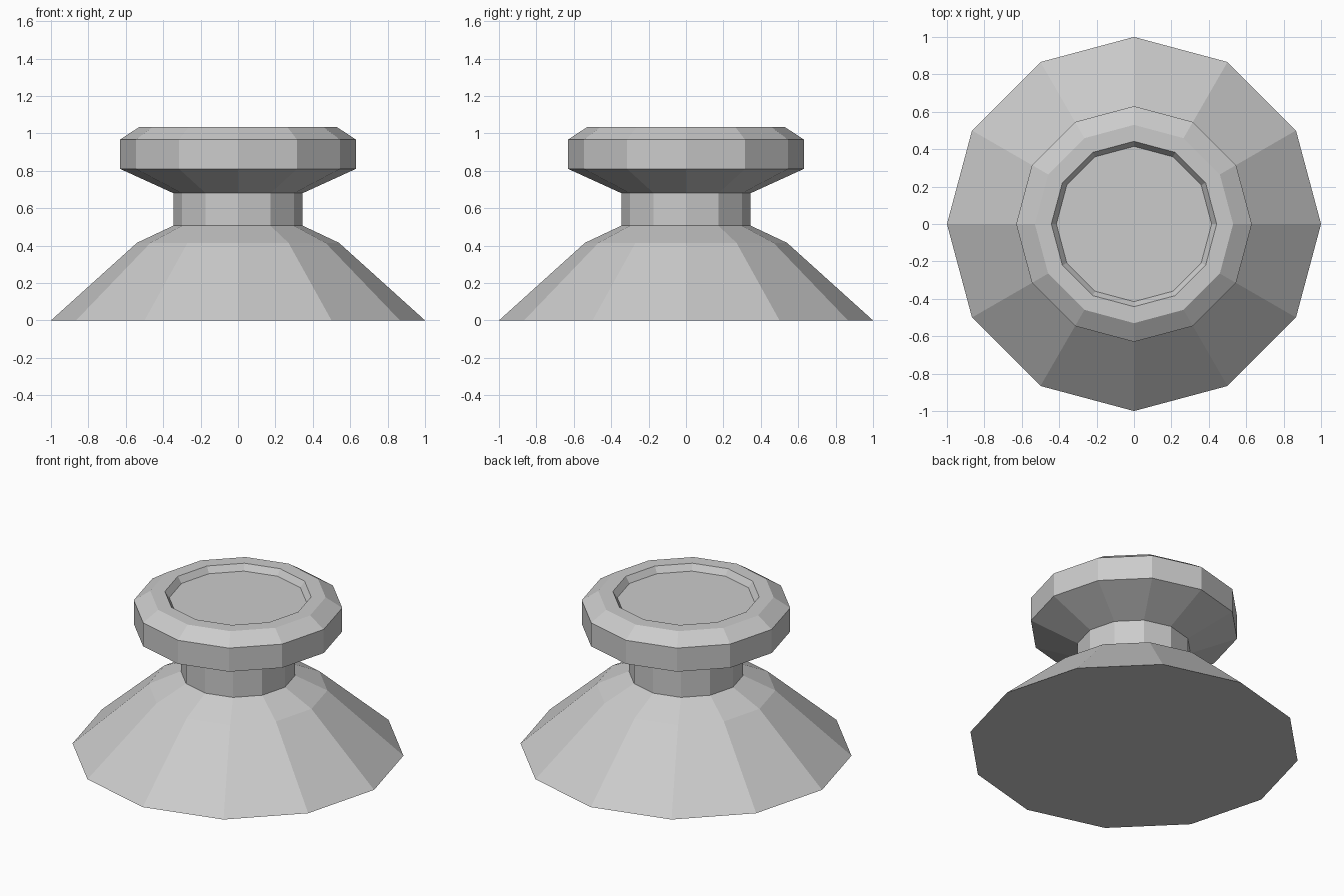
import bpy, bmesh
from math import cos, sin, tau

if "Cube" in bpy.data.objects:
    bpy.data.objects.remove(bpy.data.objects["Cube"])

SIDES = 12


def lathe(name, profile):
    """Revolve (radius, height) points into a closed, flat-shaded solid."""
    bm = bmesh.new()
    rings = [[bm.verts.new((r * cos(tau * i / SIDES), r * sin(tau * i / SIDES), z))
              for i in range(SIDES)] for r, z in profile]
    for low, high in zip(rings, rings[1:]):
        for i in range(SIDES):
            j = (i + 1) % SIDES
            bm.faces.new((low[i], low[j], high[j], high[i]))
    bm.faces.new(rings[0][::-1])
    bm.faces.new(rings[-1])
    mesh = bpy.data.meshes.new(name)
    bm.to_mesh(mesh)
    bm.free()
    obj = bpy.data.objects.new(name, mesh)
    bpy.context.collection.objects.link(obj)
    return obj


lathe("round_knob", [
    (1.0, 0.0), (0.54, 0.415), (0.345, 0.507),     # flared base and shoulder
    (0.345, 0.68),                                 # neck
    (0.63, 0.81), (0.63, 0.967), (0.53, 1.033),    # head with bevelled rim
    (0.442, 1.033), (0.415, 0.993),                # shallow recess in the top
])
